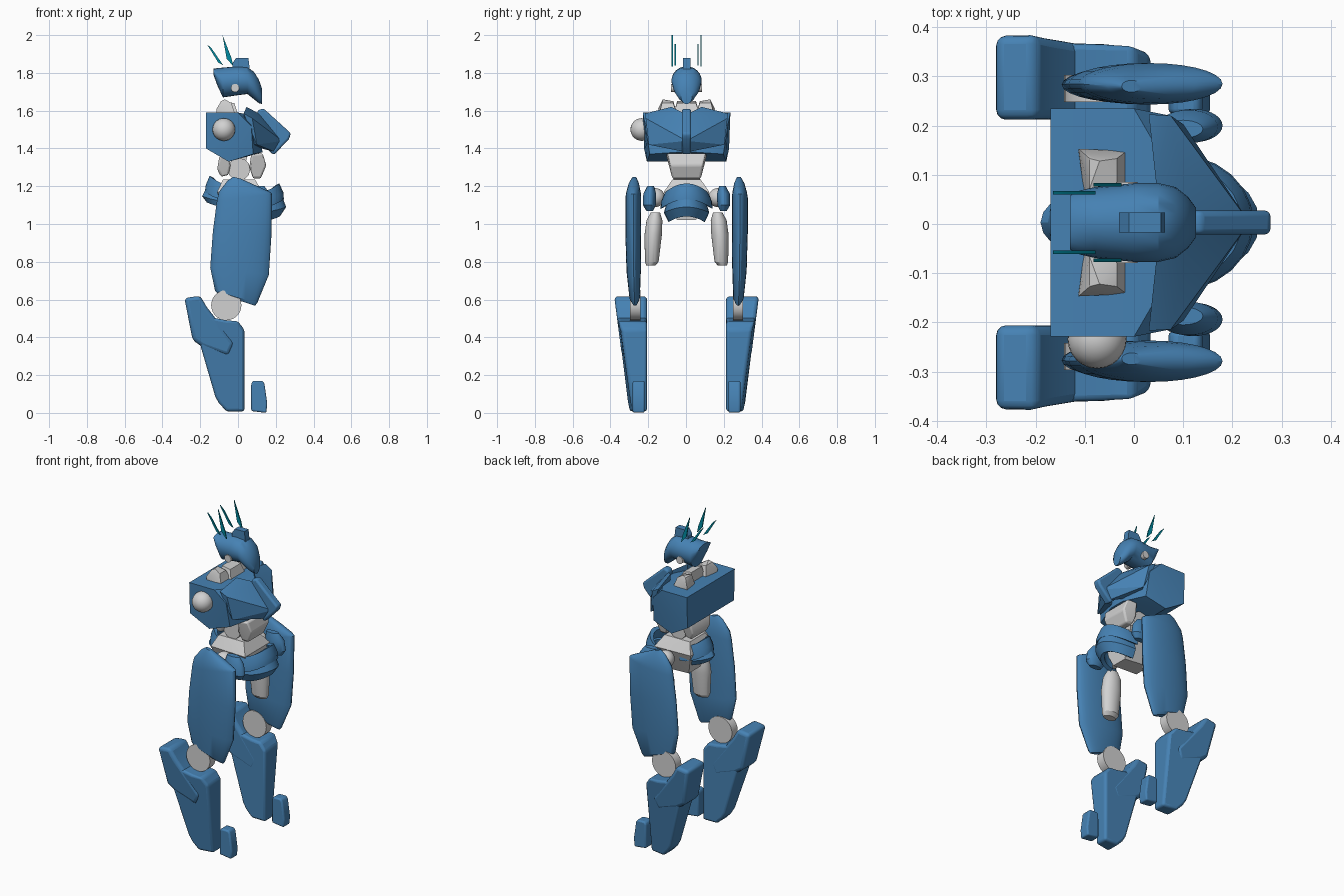
import bpy, bmesh, math
from mathutils import Vector


def colour(name, rgb):
    m = bpy.data.materials.new(name)
    m.diffuse_color = (*rgb, 1)
    return m


BLUE = colour("steel_blue", (0.061, 0.223, 0.456))
GREY = colour("light_grey", (0.64, 0.64, 0.64))
TEAL = colour("teal", (0.0, 0.26, 0.36))


def finish(name, bm, mat, mirror=False, bevel=0.0):
    bmesh.ops.recalc_face_normals(bm, faces=bm.faces)
    me = bpy.data.meshes.new(name)
    bm.to_mesh(me)
    bm.free()
    me.materials.append(mat)
    ob = bpy.data.objects.new(name, me)
    ob.location.y = 0.003
    bpy.context.collection.objects.link(ob)
    if bevel:
        b = ob.modifiers.new("bevel", 'BEVEL')
        b.width, b.segments, b.limit_method = bevel, 3, 'ANGLE'
    if mirror:
        ob.modifiers.new("mirror", 'MIRROR').use_axis = (False, True, False)
    return ob


def loft(name, rings, mat, **kw):
    """Skin closed rings of equal length and cap both ends."""
    bm = bmesh.new()
    vs = [[bm.verts.new(p) for p in r] for r in rings]
    n = len(vs[0])
    for a, b in zip(vs, vs[1:]):
        for i in range(n):
            bm.faces.new((a[i], a[(i + 1) % n], b[(i + 1) % n], b[i]))
    bm.faces.new(vs[0])
    bm.faces.new(vs[-1])
    return finish(name, bm, mat, **kw)


def hull(name, pts, mat, both=False, **kw):
    """Convex solid; both=True also adds the points reflected in y."""
    bm = bmesh.new()
    for x, y, z in pts:
        for s in ((1, -1) if both and y else (1,)):
            bm.verts.new((x, s * y, z))
    res = bmesh.ops.convex_hull(bm, input=bm.verts)
    bmesh.ops.delete(bm, geom=[v for v in bm.verts if not v.link_faces], context='VERTS')
    bmesh.ops.dissolve_limit(bm, angle_limit=0.03, verts=bm.verts, edges=bm.edges)
    return finish(name, bm, mat, **kw)


def prism(name, poly, ya, yb, mat, **kw):
    """Side profile (x, z) between two depths; yb may depend on x and z."""
    f = yb if callable(yb) else (lambda x, z: yb)
    return loft(name, [[(x, ya, z) for x, z in poly],
                       [(x, f(x, z), z) for x, z in poly]], mat, **kw)


def disc(name, x, z, r, ya, yb, mat, n=24, **kw):
    poly = [(x + r * math.cos(2 * math.pi * i / n), z + r * math.sin(2 * math.pi * i / n))
            for i in range(n)]
    return prism(name, poly, ya, yb, mat, **kw)


def ball(name, c, r, mat, **kw):
    bm = bmesh.new()
    bmesh.ops.create_uvsphere(bm, u_segments=24, v_segments=14, radius=r)
    bmesh.ops.translate(bm, verts=bm.verts, vec=c)
    return finish(name, bm, mat, **kw)


def oval(cx, cy, z, rx, ry, tilt=0.0, n=28):
    """Horizontal ellipse; tilt lowers its +x end."""
    out = []
    for i in range(n):
        a = 2 * math.pi * i / n
        out.append((cx + rx * math.cos(a), cy + ry * math.sin(a), z - tilt * math.cos(a)))
    return out


def skirt(name, cx, rx, ry, top, bottom, slant, drop, mat):
    """Curved armour band, lower towards its two ends."""
    rings = []
    for i in range(13):
        a = math.radians(-90 + 15 * i)
        c, s, d = math.cos(a), math.sin(a), drop * math.sin(a) ** 2
        ring = [(0.72, top), (0.86, top + 0.01), (1.0, (top + bottom) / 2),
                (slant, bottom), (slant - 0.15, bottom + 0.01)]
        rings.append([(cx + rx * c * k, ry * s * k, z - d) for k, z in ring])
    return loft(name, rings, mat)


# Helmet, from back to face
sections = [(-0.13, 0.055, 1.822, 1.79), (-0.11, 0.065, 1.825, 1.735), (-0.08, 0.072, 1.828, 1.67),
            (0, 0.08, 1.835, 1.682), (0.05, 0.08, 1.83, 1.688), (0.085, 0.072, 1.805, 1.66),
            (0.11, 0.052, 1.765, 1.64), (0.126, 0.03, 1.72, 1.635)]
loft("helmet", [[(x, w * math.cos(a), (t + b) / 2 + (t - b) / 2 * math.sin(a))
                 for a in [2 * math.pi * i / 24 for i in range(24)]]
                for x, w, t, b in sections], BLUE)
prism("helmet_crest", [(-0.03, 1.82), (-0.03, 1.85), (-0.01, 1.88), (0.055, 1.88), (0.062, 1.82)],
      -0.02, 0.02, BLUE)
disc("ear_cap", -0.015, 1.72, 0.022, 0.06, 0.082, GREY, mirror=True)

# Thin head blades
for name, y, pts in (
        ("rear_blade", 0.06, [(-0.078, 1.84), (-0.105, 1.855), (-0.165, 1.953), (-0.14, 1.93)]),
        ("front_blade", 0.076, [(-0.025, 1.835), (-0.06, 1.875), (-0.082, 2.0), (-0.035, 1.88)])):
    prism(name, pts, y - 0.003, y + 0.004, TEAL, mirror=True)

# Neck base and shoulder yoke
hull("neck_yoke", [(-0.113, 0.145, 1.58), (-0.113, 0.15, 1.61), (-0.09, 0.13, 1.65),
                   (-0.07, 0.125, 1.66), (-0.035, 0.13, 1.64), (-0.015, 0.145, 1.58),
                   (-0.09, 0.07, 1.65), (-0.035, 0.07, 1.64), (-0.1, 0.05, 1.58),
                   (-0.015, 0.05, 1.58)], GREY, mirror=True)
hull("neck", [(-0.08, 0.07, 1.58), (0, 0.07, 1.58), (-0.075, 0.05, 1.65), (-0.02, 0.05, 1.64)],
     GREY, both=True)

# Torso
hull("torso", [(-0.17, 0.232, 1.59), (-0.17, 0.225, 1.40), (-0.05, 0.21, 1.33), (0.0, 0.232, 1.59),
               (0.07, 0.218, 1.52), (0.08, 0.195, 1.37), (0.13, 0.05, 1.38), (0.10, 0.06, 1.57)],
     BLUE, both=True)
hull("chest_plate", [(0.045, 0.08, 1.62), (0.03, 0.22, 1.585), (0.075, 0.217, 1.56),
                     (0.105, 0.17, 1.47), (0.10, 0.20, 1.42), (0.20, 0.0, 1.38),
                     (0.235, 0.0, 1.44), (0.12, 0.0, 1.58), (0.13, 0.08, 1.54), (0.05, 0.1, 1.42)],
     BLUE, mirror=True)
prism("chest_keel", [(0.10, 1.58), (0.105, 1.602), (0.135, 1.612), (0.28, 1.48), (0.27, 1.45),
                     (0.19, 1.365), (0.16, 1.39)], -0.024, 0.024, BLUE, bevel=0.012)
ball("shoulder_joint", (-0.075, -0.237, 1.5), 0.06, GREY)

# Waist
hull("abdomen_front", [(0.07, 0.11, 1.37), (0.13, 0.10, 1.375), (0.15, 0.085, 1.31),
                       (0.12, 0.075, 1.24), (0.08, 0.075, 1.24), (0.06, 0.09, 1.30)],
     GREY, both=True, bevel=0.01)
hull("lower_back", [(-0.06, 0.11, 1.40), (-0.10, 0.10, 1.35), (-0.11, 0.085, 1.29),
                    (-0.09, 0.075, 1.25), (-0.05, 0.075, 1.26), (-0.04, 0.09, 1.31)],
     GREY, both=True, bevel=0.01)
disc("waist_joint", 0.005, 1.29, 0.06, -0.07, 0.07, GREY, n=12)
disc("spine", 0.0, 1.36, 0.05, -0.05, 0.05, GREY, n=12)

# Pelvis and hips
hull("pelvis", [(-0.08, 0.075, 1.235), (0.09, 0.075, 1.235), (-0.11, 0.11, 1.17),
                (0.13, 0.12, 1.17), (-0.06, 0.055, 1.03), (0.11, 0.05, 1.02)], GREY, both=True)
skirt("front_skirt_upper", 0.09, 0.15, 0.135, 1.205, 1.13, 1.02, 0.05, BLUE)
skirt("front_skirt_lower", 0.09, 0.165, 0.12, 1.14, 1.04, 0.80, 0.03, BLUE)
skirt("rear_skirt_upper", -0.03, -0.14, 0.10, 1.245, 1.17, 1.04, 0.05, BLUE)
skirt("rear_skirt_lower", -0.03, -0.16, 0.08, 1.18, 1.115, 0.85, 0.03, BLUE)
ball("hip_joint", (0.02, 0.165, 1.14), 0.05, GREY, mirror=True)
loft("hip_guard", [oval(0.12, 0.195, 1.07, 0.04, 0.018), oval(0.12, 0.197, 1.10, 0.06, 0.034),
                   oval(0.11, 0.195, 1.16, 0.06, 0.034), oval(0.10, 0.19, 1.20, 0.04, 0.018)],
     BLUE, mirror=True)

# Inner thigh
loft("thigh", [oval(0.02, 0.19, 0.78, 0.04, 0.024), oval(0.02, 0.184, 0.80, 0.052, 0.036),
               oval(0.02, 0.177, 0.94, 0.062, 0.046), oval(0.02, 0.17, 1.02, 0.055, 0.042),
               oval(0.02, 0.165, 1.06, 0.035, 0.025)], GREY, mirror=True)

# Outer thigh armour
armour = [(-0.01, 0.275, 0.60, 0.095, 0.018, -0.03), (-0.01, 0.275, 0.615, 0.112, 0.028, 0.033),
          (0.008, 0.28, 0.75, 0.155, 0.038, 0.02), (0.022, 0.282, 0.95, 0.155, 0.042, 0.01),
          (0.034, 0.282, 1.14, 0.146, 0.042, -0.02), (0.034, 0.281, 1.17, 0.135, 0.038, 0.0),
          (0.035, 0.279, 1.21, 0.09, 0.028, 0.02), (-0.005, 0.277, 1.245, 0.02, 0.012, 0.005)]
armour[0] = (-0.01, 0.273, 0.60, 0.10, 0.018, 0.033)
loft("thigh_armour", [oval(*a) for a in armour], BLUE, mirror=True)

# Knee
disc("knee_joint", -0.062, 0.57, 0.08, 0.245, 0.30, GREY, n=28, mirror=True)

# Shin, calf fin and toe
prism("shin", [(-0.16, 0.51), (-0.06, 0.49), (0.0, 0.485), (0.034, 0.44), (0.034, 0.008),
               (-0.06, 0.008), (-0.10, 0.05), (-0.12, 0.085), (-0.20, 0.36)], 0.21,
      lambda x, z: 0.303 + 0.125 * z - max(0, x) * 0.5, BLUE, mirror=True, bevel=0.014)
prism("calf_fin", [(-0.284, 0.608), (-0.20, 0.62), (-0.165, 0.56), (-0.13, 0.515), (-0.02, 0.37),
                   (-0.05, 0.30), (-0.19, 0.35), (-0.24, 0.385)], 0.209,
      lambda x, z: 0.303 + 0.13 * z, BLUE, mirror=True, bevel=0.02)
prism("toe", [(0.07, 0.01), (0.07, 0.155), (0.08, 0.17), (0.13, 0.17), (0.14, 0.155),
              (0.155, 0.05), (0.15, 0.0)], 0.222, 0.285, BLUE, mirror=True, bevel=0.012)

# Smooth rounded parts, keep hard edges
bpy.ops.object.select_all(action='DESELECT')
for ob in bpy.context.collection.objects:
    ob.select_set(True)
    bpy.context.view_layer.objects.active = ob
bpy.ops.object.shade_smooth_by_angle(angle=math.radians(30))
